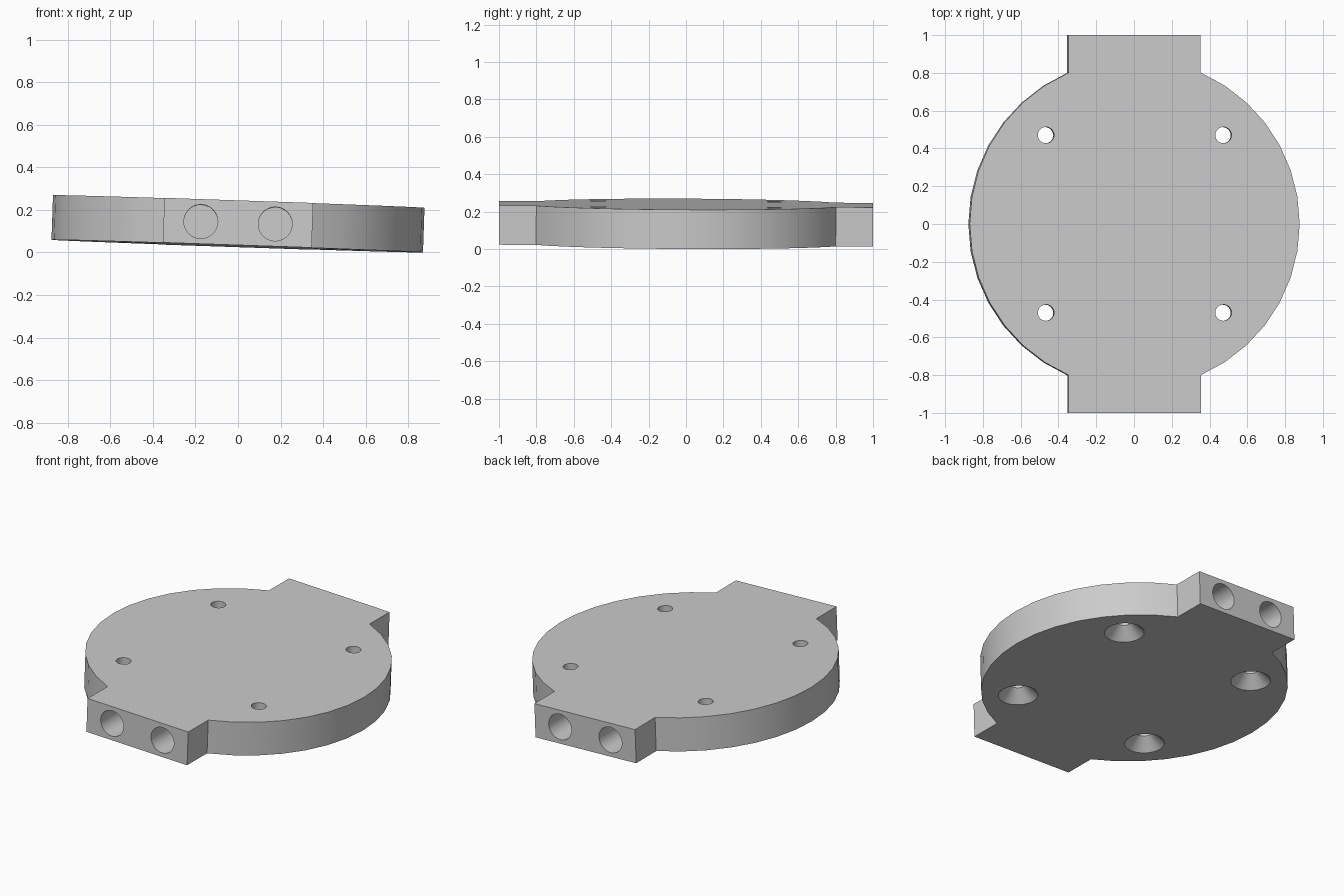
import bpy
import bmesh
from math import radians, sin, cos, pi
from mathutils import Matrix, Vector

cube = bpy.data.objects.get("Cube")
if cube:
    bpy.data.objects.remove(cube, do_unlink=True)

RADIUS, HALF_T = 0.874, 0.105      # disc radius, half thickness
TAB_X, TAB_Y = 0.35, 1.0           # tab half width, reach
ARC, STEPS = radians(66.4), 14     # half angle of each round side

grey = bpy.data.materials.new("plain grey")
grey.use_nodes = True
colour = (0.6, 0.6, 0.6, 1)
grey.diffuse_color = colour
grey.node_tree.nodes["Principled BSDF"].inputs["Base Color"].default_value = colour


def make_object(name, bm):
    bmesh.ops.recalc_face_normals(bm, faces=bm.faces)
    mesh = bpy.data.meshes.new(name)
    bm.to_mesh(mesh)
    bm.free()
    mesh.materials.append(grey)
    obj = bpy.data.objects.new(name, mesh)
    bpy.context.collection.objects.link(obj)
    return obj


def turned(bm, profile, matrix, sides=24):
    """Solid of revolution from (radius, height) pairs, capped at both ends."""
    rings = [[bm.verts.new(matrix @ Vector((r * cos(2 * pi * i / sides),
                                            r * sin(2 * pi * i / sides), z)))
              for i in range(sides)] for r, z in profile]
    for a, b in zip(rings, rings[1:]):
        for i in range(sides):
            j = (i + 1) % sides
            bm.faces.new((a[i], a[j], b[j], b[i]))
    bm.faces.new(rings[0][::-1])
    bm.faces.new(rings[-1])


# Plate outline: two round sides joined by straight tabs
outline = []
for side in (1, -1):
    for i in range(STEPS + 1):
        a = -ARC + 2 * ARC * i / STEPS
        outline.append((side * RADIUS * cos(a), side * RADIUS * sin(a)))
    outline += [(side * TAB_X, side * TAB_Y), (-side * TAB_X, side * TAB_Y)]
bm = bmesh.new()
base = bm.faces.new([bm.verts.new((x, y, -HALF_T)) for x, y in outline])
extruded = bmesh.ops.extrude_face_region(bm, geom=[base], use_keep_orig=True)
top = [v for v in extruded["geom"] if isinstance(v, bmesh.types.BMVert)]
bmesh.ops.translate(bm, verts=top, vec=(0, 0, 2 * HALF_T))
plate = make_object("mounting_plate", bm)

# Cutter: countersunk screw holes and blind holes in the tab ends
bm = bmesh.new()
screw = [(0.124, -HALF_T - 0.01), (0.043, -HALF_T + 0.071), (0.043, HALF_T + 0.02)]
bore = [(0.08, -0.4), (0.08, 0.02)]
for sx in (1, -1):
    for sy in (1, -1):
        turned(bm, screw, Matrix.Translation((sx * 0.47, sy * 0.47, 0)))
        turned(bm, bore, Matrix.Translation((sx * 0.175, sy * TAB_Y, 0))
               @ Matrix.Rotation(-sy * pi / 2, 4, "X"))
cutter = make_object("hole_cutter", bm)
cutter.hide_render = True

# Cut the holes, then drop the cutter
mod = plate.modifiers.new("holes", "BOOLEAN")
mod.operation, mod.solver, mod.object = "DIFFERENCE", "EXACT", cutter
bpy.ops.object.select_all(action="DESELECT")
plate.select_set(True)
bpy.context.view_layer.objects.active = plate
bpy.ops.object.modifier_apply(modifier=mod.name)
bpy.data.objects.remove(cutter, do_unlink=True)
bpy.ops.object.shade_smooth_by_angle(angle=radians(25))

# The plate rests slightly tilted
plate.rotation_euler = (-0.005, 0.034, 0)
plate.location.z = 0.135
